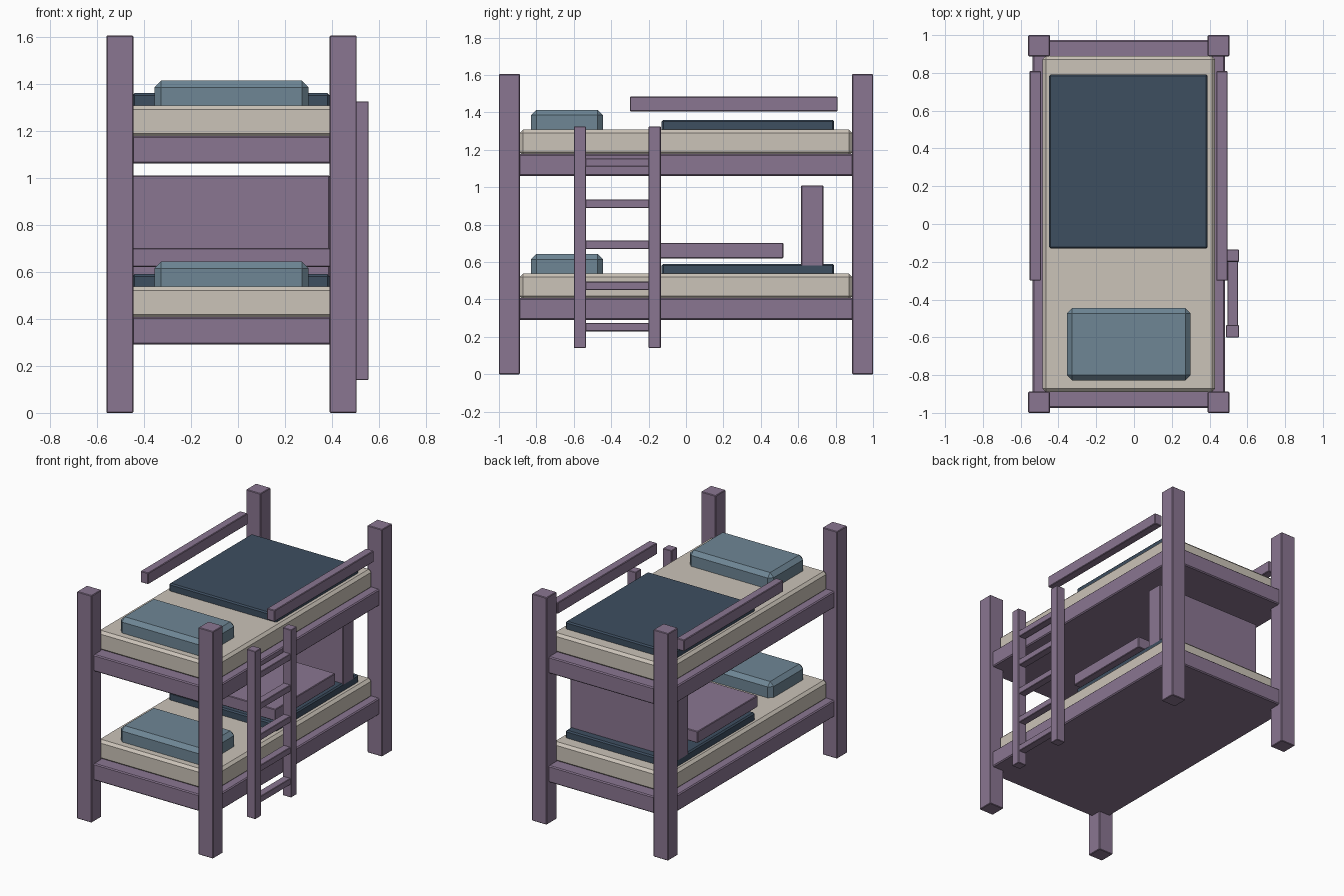
import bpy, bmesh

if "Cube" in bpy.data.objects:
    bpy.data.objects.remove(bpy.data.objects["Cube"])


def material(name, rgb):
    m = bpy.data.materials.new(name)
    lin = [((c / 255 + 0.055) / 1.055) ** 2.4 for c in rgb]
    m.diffuse_color = (*lin, 1)
    m.use_nodes = True
    m.node_tree.nodes["Principled BSDF"].inputs["Base Color"].default_value = m.diffuse_color
    return m


PURPLE = material("purple paint", (138, 118, 145))
CREAM = material("cream mattress", (203, 195, 184))
BLUE = material("dusty blue pillow", (110, 134, 149))
NAVY = material("navy blanket", (61, 78, 96))


def box(name, x, y, z, mat, bevel=0.004):
    """Chamfered box from (min, max) ranges."""
    bm = bmesh.new()
    bmesh.ops.create_cube(bm, size=1)
    for v in bm.verts:
        v.co = [r[0] if c < 0 else r[1] for c, r in zip(v.co, (x, y, z))]
    if bevel:
        bmesh.ops.bevel(bm, geom=bm.edges[:], offset=bevel, segments=1,
                        affect='EDGES', profile=0.5)
    me = bpy.data.meshes.new(name)
    bm.to_mesh(me)
    bm.free()
    me.materials.append(mat)
    ob = bpy.data.objects.new(name, me)
    bpy.context.collection.objects.link(ob)
    return ob


# Corner posts
for sx, x in (("left", (-0.56, -0.445)), ("right", (0.39, 0.505))):
    for sy, y in (("front", (-1.0, -0.888)), ("back", (0.888, 1.0))):
        box(f"{sy}_{sx}_post", x, y, (0, 1.605), PURPLE)

# Two bunks: frame, mattress, pillow, blanket
for level, z in (("lower", 0.29), ("upper", 1.06)):
    box(level + "_frame", (-0.537, 0.482), (-0.973, 0.973), (z, z + 0.118), PURPLE, 0.007)
    box(level + "_mattress", (-0.485, 0.43), (-0.89, 0.89), (z + 0.11, z + 0.248), CREAM, 0.018)
    box(level + "_pillow", (-0.355, 0.30), (-0.828, -0.445), (z + 0.22, z + 0.353), BLUE, 0.028)
    box(level + "_blanket", (-0.45, 0.39), (-0.13, 0.792), (z + 0.235, z + 0.30), NAVY, 0.009)

# Guard rails of the upper bunk
box("left_guard_rail", (-0.552, -0.492), (-0.30, 0.81), (1.405, 1.485), PURPLE)
box("right_guard_rail", (0.436, 0.496), (-0.30, 0.81), (1.405, 1.485), PURPLE)

# Seat slab and back panel on the lower bunk
box("seat_slab", (-0.455, 0.397), (-0.15, 0.52), (0.62, 0.702), PURPLE)
box("back_panel", (-0.45, 0.39), (0.615, 0.735), (0.575, 1.01), PURPLE)

# Ladder
for side, y in (("front", (-0.60, -0.535)), ("back", (-0.20, -0.135))):
    box(f"ladder_{side}_post", (0.488, 0.556), y, (0.14, 1.325), PURPLE, 0.003)
for i in range(5):
    z = 0.23 + 0.22 * i
    box(f"ladder_rung_{i + 1}", (0.495, 0.55), (-0.545, -0.19), (z, z + 0.045), PURPLE, 0.003)
